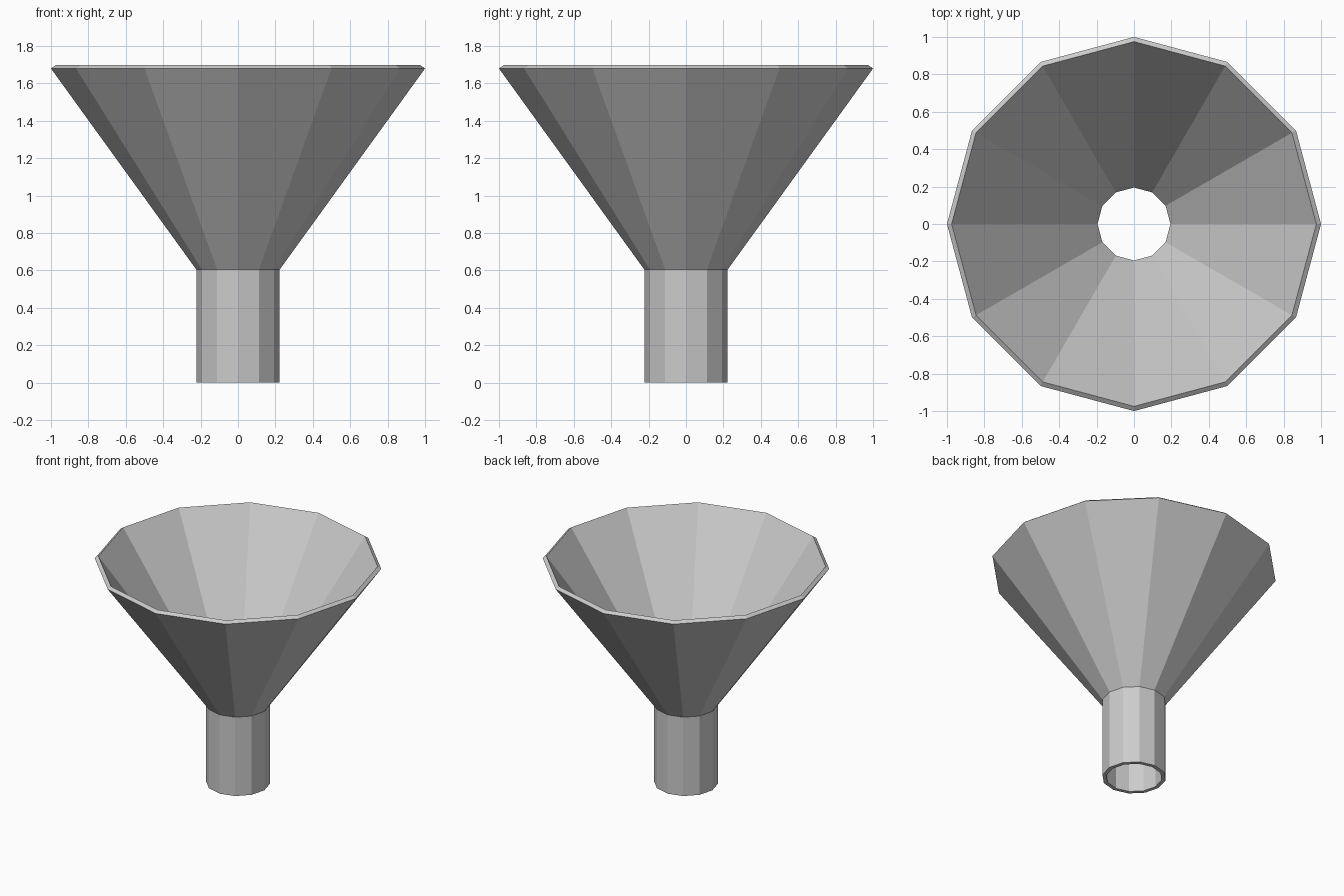
import bpy, bmesh
from math import cos, sin, pi

if "Cube" in bpy.data.objects:
    bpy.data.objects.remove(bpy.data.objects["Cube"])

SIDES = 12

# Closed wall cross-section (radius, height): outside going up, inside going down
profile = [(0.223, 0.0), (0.223, 0.605), (1.0, 1.68),
           (0.975, 1.698), (0.195, 0.615), (0.195, 0.0)]

# Revolve the wall into a faceted funnel with an open spout
bm = bmesh.new()
rings = [[bm.verts.new((r * cos(2 * pi * i / SIDES), r * sin(2 * pi * i / SIDES), z))
          for i in range(SIDES)] for r, z in profile]
for a, b in zip(rings, rings[1:] + rings[:1]):
    for i in range(SIDES):
        j = (i + 1) % SIDES
        bm.faces.new((a[i], a[j], b[j], b[i]))
bmesh.ops.recalc_face_normals(bm, faces=bm.faces)

mesh = bpy.data.meshes.new("funnel")
bm.to_mesh(mesh)
bm.free()
funnel = bpy.data.objects.new("funnel", mesh)
bpy.context.collection.objects.link(funnel)
